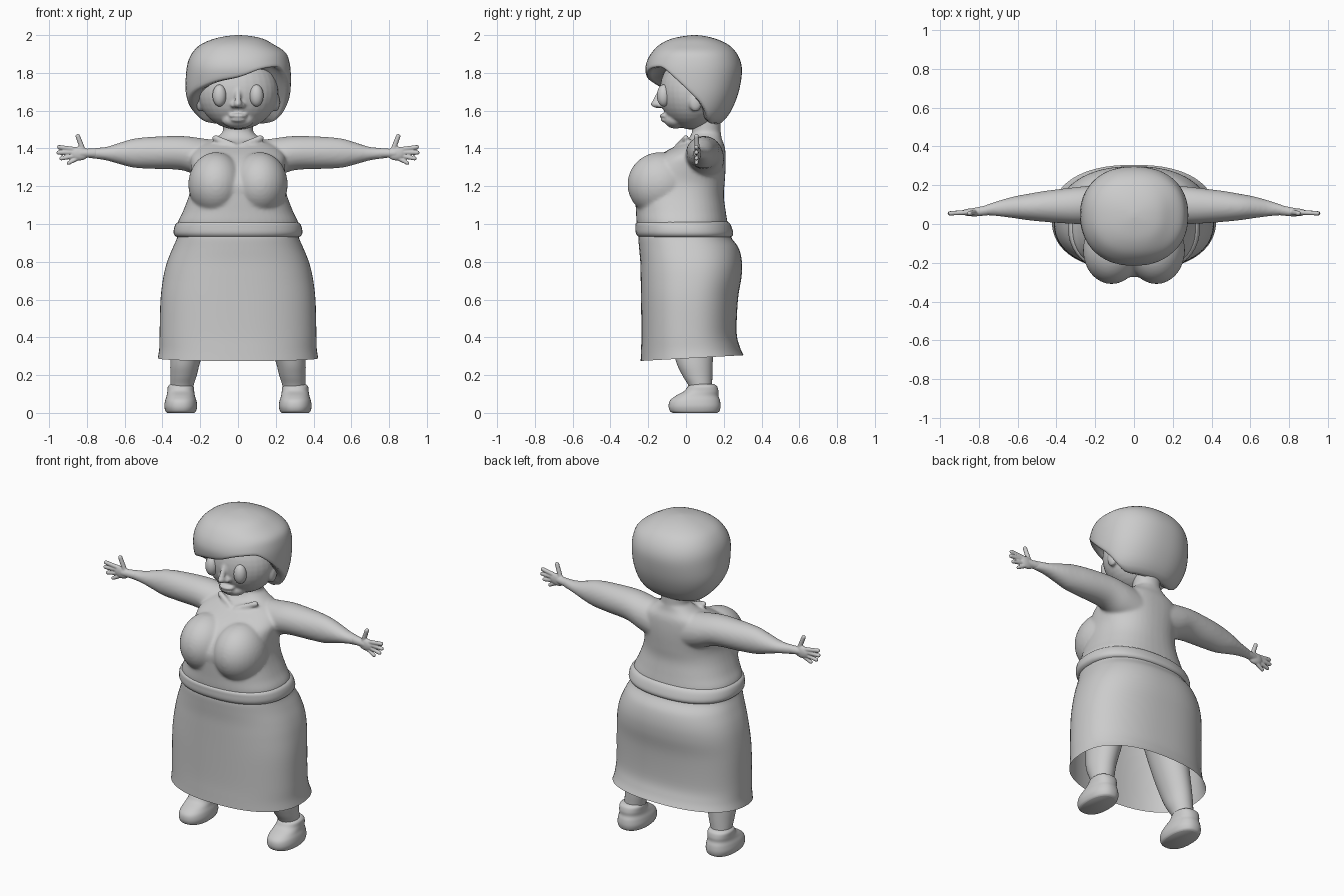
import bpy, bmesh, math
from mathutils import Vector, Matrix

if "Cube" in bpy.data.objects:
    bpy.data.objects.remove(bpy.data.objects["Cube"])

clay = bpy.data.materials.new("clay_grey")
clay.diffuse_color = (0.6, 0.6, 0.6, 1)
clay.use_nodes = True
clay.node_tree.nodes["Principled BSDF"].inputs["Base Color"].default_value = clay.diffuse_color


def spline(rows, steps=5):
    """Catmull-Rom resampling of a list of tuples."""
    out = []
    for i in range(len(rows) - 1):
        p = [rows[max(i - 1, 0)], rows[i], rows[i + 1], rows[min(i + 2, len(rows) - 1)]]
        for k in range(steps):
            t = k / steps
            out.append([0.5 * (2 * b + (c - a) * t + (2 * a - 5 * b + 4 * c - d) * t * t
                               + (3 * b - a - 3 * c + d) * t ** 3) for a, b, c, d in zip(*p)])
    return out + [list(rows[-1])]


def skin(bm, rings, caps=(True, True)):
    """Bridge closed rings of points."""
    vs = [[bm.verts.new(p) for p in r] for r in rings]
    n = len(vs[0])
    for a, b in zip(vs, vs[1:]):
        for i in range(n):
            bm.faces.new((a[i], a[(i + 1) % n], b[(i + 1) % n], b[i]))
    if caps[0]:
        bm.faces.new(vs[0][::-1])
    if caps[1]:
        bm.faces.new(vs[-1])


def loft(bm, rows, axis="z", e=2.0, n=48, caps=(True, True)):
    """Rows are (position, u min, u max, v min, v max) of superellipse sections."""
    rings = []
    for t, u0, u1, v0, v1 in spline(rows):
        ring = []
        for i in range(n):
            c, s = math.cos(math.tau * i / n), math.sin(math.tau * i / n)
            u = (u0 + u1) / 2 + (u1 - u0) / 2 * math.copysign(abs(c) ** (2 / e), c)
            v = (v0 + v1) / 2 + (v1 - v0) / 2 * math.copysign(abs(s) ** (2 / e), s)
            ring.append((u, v, t) if axis == "z" else (t, u, v))
        rings.append(ring)
    skin(bm, rings, caps)


def ball(bm, centre, radii, rot=(0, "X")):
    m = Matrix.Translation(centre) @ Matrix.Rotation(math.radians(rot[0]), 4, rot[1])
    bmesh.ops.create_uvsphere(bm, u_segments=32, v_segments=20, radius=1,
                              matrix=m @ Matrix.Diagonal((*radii, 1)))


def limb(bm, a, b, r0, r1):
    """Round-ended tapered rod."""
    a, b = Vector(a), Vector(b)
    d = b - a
    m = Matrix.Translation((a + b) / 2) @ d.to_track_quat("Z", "Y").to_matrix().to_4x4()
    bmesh.ops.create_cone(bm, cap_ends=True, segments=20, radius1=r0, radius2=r1,
                          depth=d.length, matrix=m)
    ball(bm, a, (r0,) * 3)
    ball(bm, b, (r1,) * 3)


def finish(bm, name, voxel=0, smooth=0):
    bmesh.ops.recalc_face_normals(bm, faces=bm.faces)
    me = bpy.data.meshes.new(name)
    bm.to_mesh(me)
    bm.free()
    me.materials.append(clay)
    ob = bpy.data.objects.new(name, me)
    bpy.context.collection.objects.link(ob)
    me.shade_smooth()
    if voxel:
        r = ob.modifiers.new("blend", "REMESH")
        r.mode, r.voxel_size, r.use_smooth_shade = "VOXEL", voxel, True
    if smooth:
        s = ob.modifiers.new("soften", "SMOOTH")
        s.factor, s.iterations = 0.5, smooth
    return ob


# Body: torso, bust, neck and arms blended together
bm = bmesh.new()
loft(bm, [(z, -h, h, f, b) for z, h, f, b in (
    (.93, .30, -.24, .22), (1.0, .32, -.26, .22), (1.07, .29, -.265, .21),
    (1.15, .26, -.27, .20), (1.22, .245, -.27, .205), (1.3, .25, -.22, .21),
    (1.36, .25, -.15, .21), (1.41, .21, -.06, .205), (1.45, .13, .01, .19),
    (1.48, .085, .03, .185))], e=2.3)
loft(bm, [(z, -h, h, f, b) for z, h, f, b in (
    (1.38, .10, .0, .2), (1.45, .082, .03, .185), (1.58, .08, .03, .185))])
for s in (-1, 1):
    ball(bm, (s * .115, -.135, 1.21), (.148, .175, .17))
    limb(bm, (s * .02, -.04, 1.415), (s * .12, .0, 1.455), .016, .018)   # collar bone
    loft(bm, [(s * x, *r) for x, *r in (
        (.10, .02, .20, 1.22, 1.44), (.2, .0, .2, 1.25, 1.455), (.3, .0, .19, 1.285, 1.466),
        (.45, .01, .172, 1.292, 1.462), (.55, .02, .155, 1.298, 1.452),
        (.62, .03, .142, 1.315, 1.432), (.7, .04, .12, 1.337, 1.408),
        (.76, .045, .10, 1.345, 1.403), (.80, .045, .085, 1.35, 1.40))], axis="x")
finish(bm, "body", .009, 8)

# Hands
for s, side in ((-1, "left"), (1, "right")):
    bm = bmesh.new()
    limb(bm, (s * .76, .07, 1.375), (s * .83, .06, 1.375), .026, .022)
    ball(bm, (s * .84, .06, 1.373), (.05, .02, .037))
    for p, q, r in (((.86, 1.395), (.947, 1.407), .0115), ((.87, 1.38), (.95, 1.378), .0115),
                    ((.86, 1.362), (.935, 1.347), .011), ((.845, 1.35), (.897, 1.323), .0105),
                    ((.82, 1.39), (.848, 1.464), .0125)):
        limb(bm, (s * p[0], .06, p[1]), (s * q[0], .055, q[1]), r + .001, r)
    finish(bm, side + "_hand", .004, 4)

# Waist roll
bm = bmesh.new()
loft(bm, [(z, -h, h, f, b) for z, h, f, b in (
    (.925, .29, -.22, .21), (.932, .325, -.25, .24), (.95, .34, -.265, .25),
    (.98, .338, -.268, .243), (1.005, .325, -.265, .23), (1.02, .29, -.24, .21))], e=2.3)
finish(bm, "waist_roll")

# Skirt, open underneath, with the hem raised a little at the back
bm = bmesh.new()
loft(bm, [(z, -h, h, f, b) for z, h, f, b in (
    (.275, .425, -.24, .305), (.33, .417, -.238, .285), (.42, .415, -.236, .268),
    (.6, .41, -.238, .275), (.72, .395, -.24, .294), (.8, .375, -.242, .296),
    (.87, .347, -.248, .28), (.92, .325, -.252, .245), (.945, .318, -.25, .235))],
    e=2.35, n=64, caps=(False, True))
for v in bm.verts:
    v.co.z += .03 * max(0, (.45 - v.co.z) / .175) * (v.co.y + .24) / .54
finish(bm, "skirt")

# Legs and shoes
for s, side in ((-1, "left"), (1, "right")):
    bm = bmesh.new()
    loft(bm, [(z, s * c - r, s * c + r, f, b) for z, c, r, f, b in (
        (.08, .297, .055, .03, .14), (.14, .296, .06, .015, .138), (.2, .288, .07, -.02, .14),
        (.28, .277, .08, -.055, .142), (.45, .24, .10, -.09, .15), (.7, .19, .13, -.12, .17),
        (.85, .17, .14, -.13, .17))])
    finish(bm, side + "_leg")
    bm = bmesh.new()
    loft(bm, [(z, s * .303 - r, s * .303 + r, f, b) for z, r, f, b in (
        (.0, .073, -.07, .165), (.01, .081, -.085, .177), (.035, .087, -.092, .183),
        (.065, .083, -.085, .18), (.09, .075, -.055, .172), (.115, .071, -.01, .172),
        (.14, .068, .01, .165), (.152, .055, .03, .15))], e=2.3)
    finish(bm, side + "_shoe")

# Head with nose, lips and ears
bm = bmesh.new()
ball(bm, (0, .03, 1.7), (.213, .17, .2))
ball(bm, (0, -.055, 1.55), (.085, .06, .045))
ball(bm, (0, -.145, 1.635), (.024, .042, .022))
limb(bm, (0, -.125, 1.72), (0, -.16, 1.65), .014, .017)
ball(bm, (0, -.108, 1.573), (.05, .033, .014))
ball(bm, (0, -.105, 1.552), (.042, .03, .014))
for s in (-1, 1):
    ball(bm, (s * .2, .05, 1.645), (.022, .035, .05))
    ball(bm, (s * .024, -.135, 1.628), (.015, .02, .014))
finish(bm, "head", .008, 3)

# Eyes
for s, side in ((-1, "left"), (1, "right")):
    bm = bmesh.new()
    ball(bm, (s * .098, -.118, 1.68), (.037, .036, .058), (s * 20, "Z"))
    finish(bm, side + "_eye")


# Hair: shell whose lower edge sweeps from the fringe down to the nape
def lookup(rows, x):
    for a, b in zip(rows, rows[1:]):
        if x <= b[0]:
            t = (x - a[0]) / (b[0] - a[0])
            t = min(max(t, 0), 1)
            return [p + (q - p) * t for p, q in zip(a, b)][1:]
    return rows[-1][1:]


edge = spline([(-180, 1.53), (-150, 1.53), (-115, 1.545), (-85, 1.63), (-60, 1.69), (-40, 1.725),
               (-20, 1.755), (0, 1.775), (20, 1.815), (40, 1.83), (55, 1.82), (80, 1.72),
               (105, 1.6), (120, 1.54), (150, 1.53), (180, 1.53)], 4)
# (height, left, right, front, back)
shape = spline([(1.52, .18, .18, -.08, .17), (1.56, .215, .235, -.1, .215), (1.62, .255, .262, -.13, .25),
                (1.7, .278, .278, -.18, .28), (1.8, .275, .28, -.214, .297), (1.86, .265, .272, -.208, .29),
                (1.91, .24, .252, -.18, .265), (1.95, .20, .19, -.14, .225), (1.98, .13, .135, -.08, .16),
                (1.995, .06, .07, -.01, .1), (2.0, .01, .01, .035, .055)], 4)
N, M, CY = 72, 28, .045
rings = [[] for _ in range(M + 3)]
for i in range(N):
    deg = -180 + 360 * i / N
    d = math.radians(deg)
    zc = lookup(edge, deg)[0]
    for k in range(M + 1):
        z = zc + (2.0 - zc) * math.sin(math.pi / 2 * k / M)
        l, r, f, b = lookup(shape, z)
        sx, sy = math.sin(d), -math.cos(d)
        c = 2 / 2.25
        x = (r if sx > 0 else l) * abs(sx) ** c * (1 if sx > 0 else -1)
        y = CY + (b - CY if sy > 0 else CY - f) * abs(sy) ** c * (1 if sy > 0 else -1)
        rings[k + 2].append((x, y, z))
    x, y, z = rings[2][-1]
    rings[1].append((x * .93, CY + (y - CY) * .93, z - .006))      # rolled rim
    rings[0].append((x * .6, CY + (y - CY) * .55, z + .03))        # tucked into the head
bm = bmesh.new()
skin(bm, rings)
finish(bm, "hair", 0, 3)
